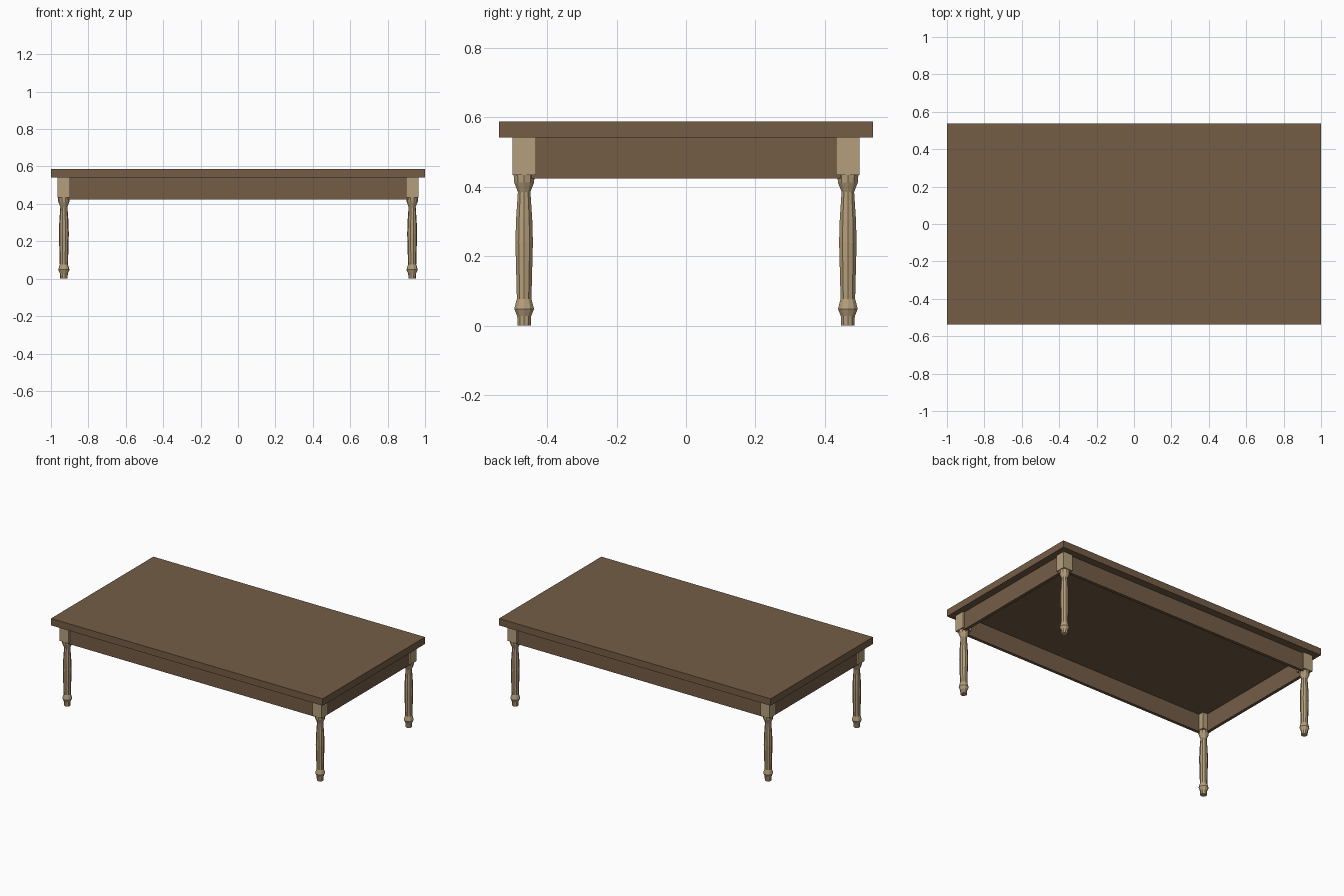
import bpy, bmesh, math
from mathutils import Matrix

if "Cube" in bpy.data.objects:
    bpy.data.objects.remove(bpy.data.objects["Cube"])


def material(name, col):
    m = bpy.data.materials.new(name)
    m.diffuse_color = (*col, 1)
    m.use_nodes = True
    m.node_tree.nodes["Principled BSDF"].inputs["Base Color"].default_value = m.diffuse_color
    return m


brown = material("dark brown wood", (0.175, 0.11, 0.062))
tan = material("light tan wood", (0.46, 0.345, 0.2))


def finish(name, bm, mat):
    bmesh.ops.recalc_face_normals(bm, faces=bm.faces)
    me = bpy.data.meshes.new(name)
    bm.to_mesh(me)
    bm.free()
    me.materials.append(mat)
    ob = bpy.data.objects.new(name, me)
    bpy.context.collection.objects.link(ob)
    return ob


def add_box(bm, lo, hi):
    size = [b - a for a, b in zip(lo, hi)]
    mid = [(a + b) / 2 for a, b in zip(lo, hi)]
    bmesh.ops.create_cube(bm, size=1, matrix=Matrix.Translation(mid) @ Matrix.Diagonal((*size, 1)))


def box(name, lo, hi, mat):
    bm = bmesh.new()
    add_box(bm, lo, hi)
    return finish(name, bm, mat)


# Table top slab
box("table_top", (-1, -0.538, 0.541), (1, 0.538, 0.587), brown)

# Apron boards, set slightly back from the leg faces
LX, LY, H = 0.931, 0.466, 0.034
OX, OY, T = 0.953, 0.488, 0.02
for s, side in ((-1, "front"), (1, "back")):
    y0, y1 = sorted((s * OY, s * (OY - T)))
    box(side + "_apron", (-LX, y0, 0.424), (LX, y1, 0.541), brown)
for s, side in ((-1, "left"), (1, "right")):
    x0, x1 = sorted((s * OX, s * (OX - T)))
    box(side + "_apron", (x0, -LY, 0.424), (x1, LY, 0.541), brown)

# Turned legs: (radius, height) profile under a square block
PROFILE = [(0.020, 0), (0.021, 0.027), (0.030, 0.048), (0.022, 0.077),
           (0.0265, 0.24), (0.0245, 0.305), (0.019, 0.385), (0.030, 0.412), (0.032, 0.435)]
SIDES = 10


def leg(name, x, y):
    bm = bmesh.new()
    rings = []
    for r, z in PROFILE:
        rings.append([bm.verts.new((x + r * math.cos(a), y + r * math.sin(a), z))
                      for a in (2 * math.pi * i / SIDES for i in range(SIDES))])
    for a, b in zip(rings, rings[1:]):
        for i in range(SIDES):
            j = (i + 1) % SIDES
            bm.faces.new((a[i], a[j], b[j], b[i]))
    bm.faces.new(rings[0][::-1])
    bm.faces.new(rings[-1])
    add_box(bm, (x - H, y - H, 0.433), (x + H, y + H, 0.541))
    finish(name, bm, tan)


for sx, nx in ((-1, "left"), (1, "right")):
    for sy, ny in ((-1, "front"), (1, "back")):
        leg(f"{ny}_{nx}_leg", sx * LX, sy * LY)
